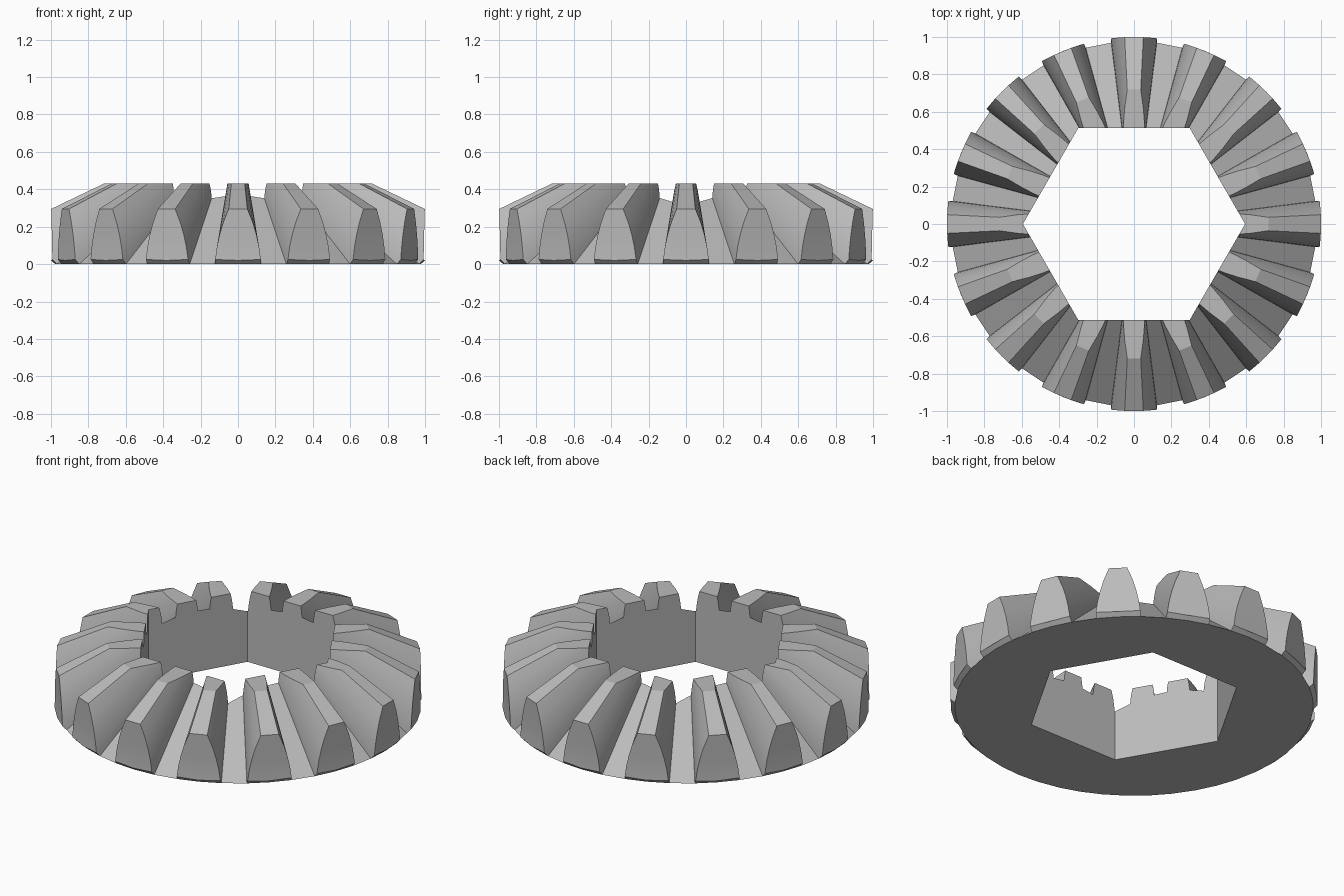
import bpy, bmesh, math
from mathutils import Vector

cube = bpy.data.objects.get("Cube")
if cube:
    bpy.data.objects.remove(cube, do_unlink=True)

TEETH = 16
APEX = Vector((0, 0, 0.775))      # every tooth line converges here
ROOT_R, TOP_Z, INNER = 0.977, 0.43, 0.5
HOLE_R = 0.594

# Half profile of a tooth at the rim: half width, height
PROFILE = [(0.122, 0.025), (0.113, 0.09), (0.099, 0.155), (0.08, 0.22), (0.05, 0.295)]

steel = bpy.data.materials.new("grey steel")
steel.use_nodes = True
colour = (0.5, 0.5, 0.5, 1)
steel.diffuse_color = colour
steel.node_tree.nodes["Principled BSDF"].inputs["Base Color"].default_value = colour


def polar(radius, angle, z):
    return Vector((radius * math.cos(angle), radius * math.sin(angle), z))


bm = bmesh.new()
outer, inner, bottom = [], [], []

# Rim section of each tooth: root, flank, land, flank, root
for t in range(TEETH):
    mid = math.tau * t / TEETH
    half = math.asin(0.125)
    section = [polar(ROOT_R, mid - half, 0)]
    section += [polar(1, mid - math.asin(w), z) for w, z in PROFILE]
    section += [polar(1, mid + math.asin(w), z) for w, z in reversed(PROFILE)]
    section += [polar(ROOT_R, mid + half, 0)]
    ring = [bm.verts.new(p) for p in section]
    foot = bm.verts.new(polar(ROOT_R, mid, 0))
    heel = bm.verts.new(polar(1, mid, PROFILE[0][1] - 0.005))
    n = len(ring)

    # Lower bevel, then the tooth end
    bm.faces.new((ring[0], foot, heel, ring[1]))
    bm.faces.new((foot, ring[n - 1], ring[n - 2], heel))
    bm.faces.new((ring[1], heel, ring[n - 2], ring[n - 3], ring[2]))
    for i in range(2, n // 2 - 1):
        bm.faces.new((ring[i], ring[n - 1 - i], ring[n - 2 - i], ring[i + 1]))

    outer += ring
    inner += [bm.verts.new(APEX.lerp(p, INNER)) for p in section]
    bottom += [ring[0], foot, ring[-1]]

# Flanks, lands and valleys running inward, with a plug inside the bore
centre = bm.verts.new((0, 0, 0.36))
count = len(outer)
for i in range(count):
    j = (i + 1) % count
    bm.faces.new((outer[i], outer[j], inner[j], inner[i]))
    bm.faces.new((inner[i], inner[j], centre))
bm.faces.new(bottom[::-1])

# Level the crown of the teeth
cut = bmesh.ops.bisect_plane(bm, geom=bm.verts[:] + bm.edges[:] + bm.faces[:],
                             plane_co=(0, 0, TOP_Z), plane_no=(0, 0, 1), clear_outer=True)
open_edges = [e for e in bm.edges if e.is_boundary]
bmesh.ops.holes_fill(bm, edges=open_edges, sides=0)
bmesh.ops.recalc_face_normals(bm, faces=bm.faces[:])

mesh = bpy.data.meshes.new("bevel_gear")
bm.to_mesh(mesh)
bm.free()
gear = bpy.data.objects.new("bevel_gear", mesh)
bpy.context.collection.objects.link(gear)
mesh.materials.append(steel)

# Hexagonal bore
bpy.ops.mesh.primitive_cylinder_add(vertices=6, radius=HOLE_R, depth=2,
                                    rotation=(0, 0, math.radians(30)))
cutter = bpy.context.object
cutter.name = "bore_cutter"
cutter.hide_render = True
cutter.data.materials.append(steel)

bore = gear.modifiers.new("bore", 'BOOLEAN')
bore.operation = 'DIFFERENCE'
bore.solver = 'EXACT'
bore.object = cutter

bpy.ops.object.select_all(action='DESELECT')
gear.select_set(True)
bpy.context.view_layer.objects.active = gear
bpy.ops.object.modifier_apply(modifier=bore.name)
bpy.data.objects.remove(cutter, do_unlink=True)
bpy.ops.object.shade_smooth_by_angle(angle=math.radians(20))
